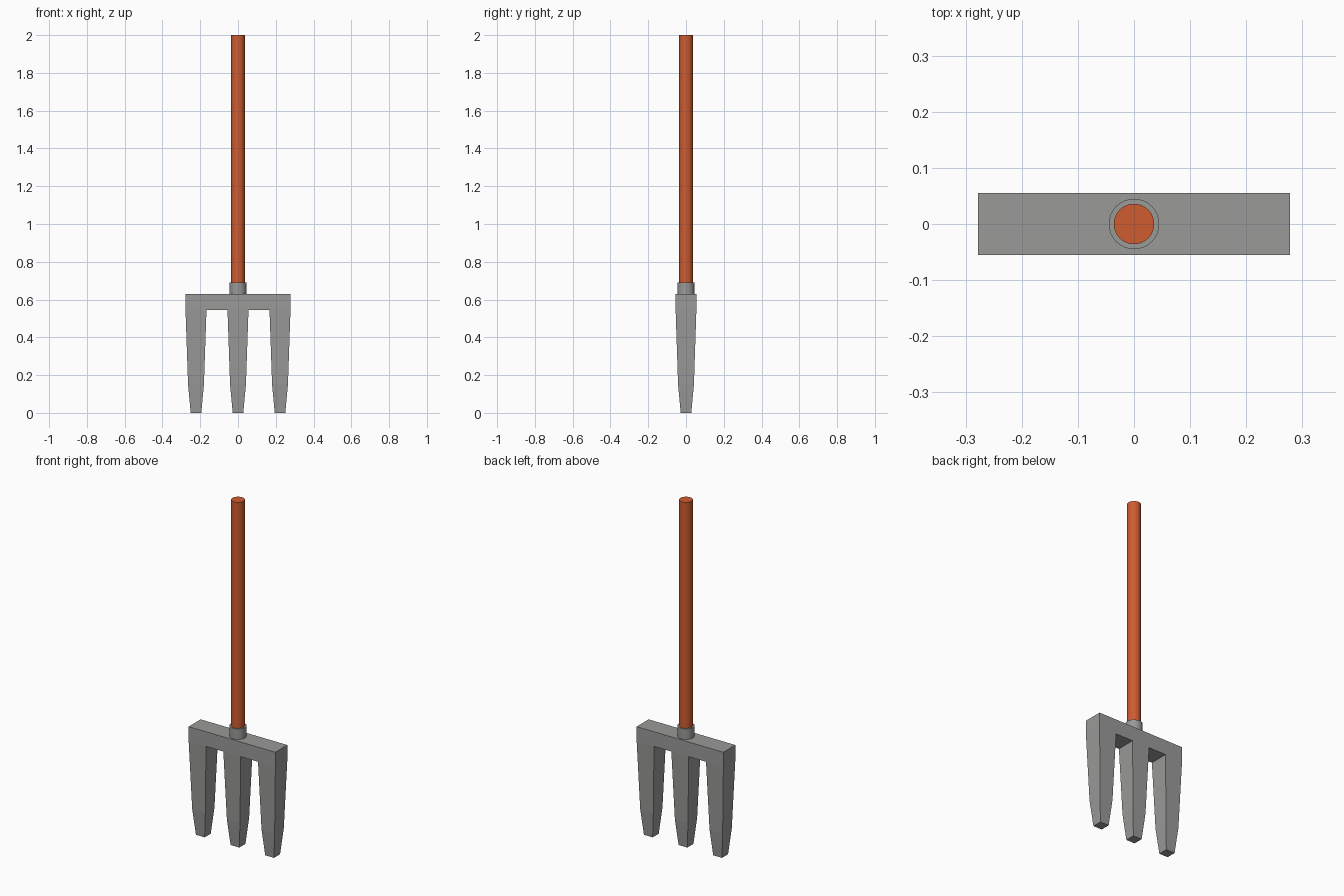
import bpy, bmesh
from mathutils import Vector

if "Cube" in bpy.data.objects:
    bpy.data.objects.remove(bpy.data.objects["Cube"])


def material(name, rgb):
    m = bpy.data.materials.new(name)
    m.diffuse_color = (*rgb, 1)
    m.use_nodes = True
    m.node_tree.nodes["Principled BSDF"].inputs["Base Color"].default_value = m.diffuse_color
    return m


steel = material("steel grey", (0.32, 0.325, 0.315))
wood = material("orange wood", (0.62, 0.108, 0.03))


def cylinder(name, radius, z0, z1, mat):
    bpy.ops.mesh.primitive_cylinder_add(vertices=32, radius=radius, depth=z1 - z0,
                                        location=(0, 0, (z0 + z1) / 2))
    ob = bpy.context.object
    ob.name = name
    ob.data.materials.append(mat)
    bpy.ops.object.shade_smooth_by_angle()
    return ob


# Fork head: a crossbar of five equal cells, tines extruded from alternate cells
HALF_W, HALF_D, TOP, BAR_BOTTOM = 0.278, 0.055, 0.63, 0.545
# (height, half width) of each tine ring below the bar
TINE = [(0.15, 0.042), (0.0, 0.028)]

bm = bmesh.new()
xs = [-HALF_W + 2 * HALF_W * i / 5 for i in range(6)]
rings = [[bm.verts.new((x, y, z)) for y, z in
          ((-HALF_D, BAR_BOTTOM), (HALF_D, BAR_BOTTOM), (HALF_D, TOP), (-HALF_D, TOP))]
         for x in xs]
bottoms = []
for a, b in zip(rings, rings[1:]):
    for k in range(4):
        j = (k + 1) % 4
        f = bm.faces.new((a[k], a[j], b[j], b[k]))
        if k == 0:
            bottoms.append(f)
bm.faces.new(rings[0])
bm.faces.new(rings[-1][::-1])

for face in bottoms[::2]:
    centre = face.calc_center_median()
    for z, half in TINE:
        face = bmesh.ops.extrude_discrete_faces(bm, faces=[face])["faces"][0]
        for v in face.verts:
            sx = 1 if v.co.x > centre.x else -1
            sy = 1 if v.co.y > 0 else -1
            v.co = Vector((centre.x + sx * half, sy * half, z))
bmesh.ops.recalc_face_normals(bm, faces=bm.faces)

mesh = bpy.data.meshes.new("fork_head")
bm.to_mesh(mesh)
bm.free()
mesh.materials.append(steel)
bpy.context.collection.objects.link(bpy.data.objects.new("fork_head", mesh))

# Socket collar and handle
cylinder("collar", 0.045, 0.625, 0.69, steel)
cylinder("handle", 0.036, 0.65, 2.0, wood)
